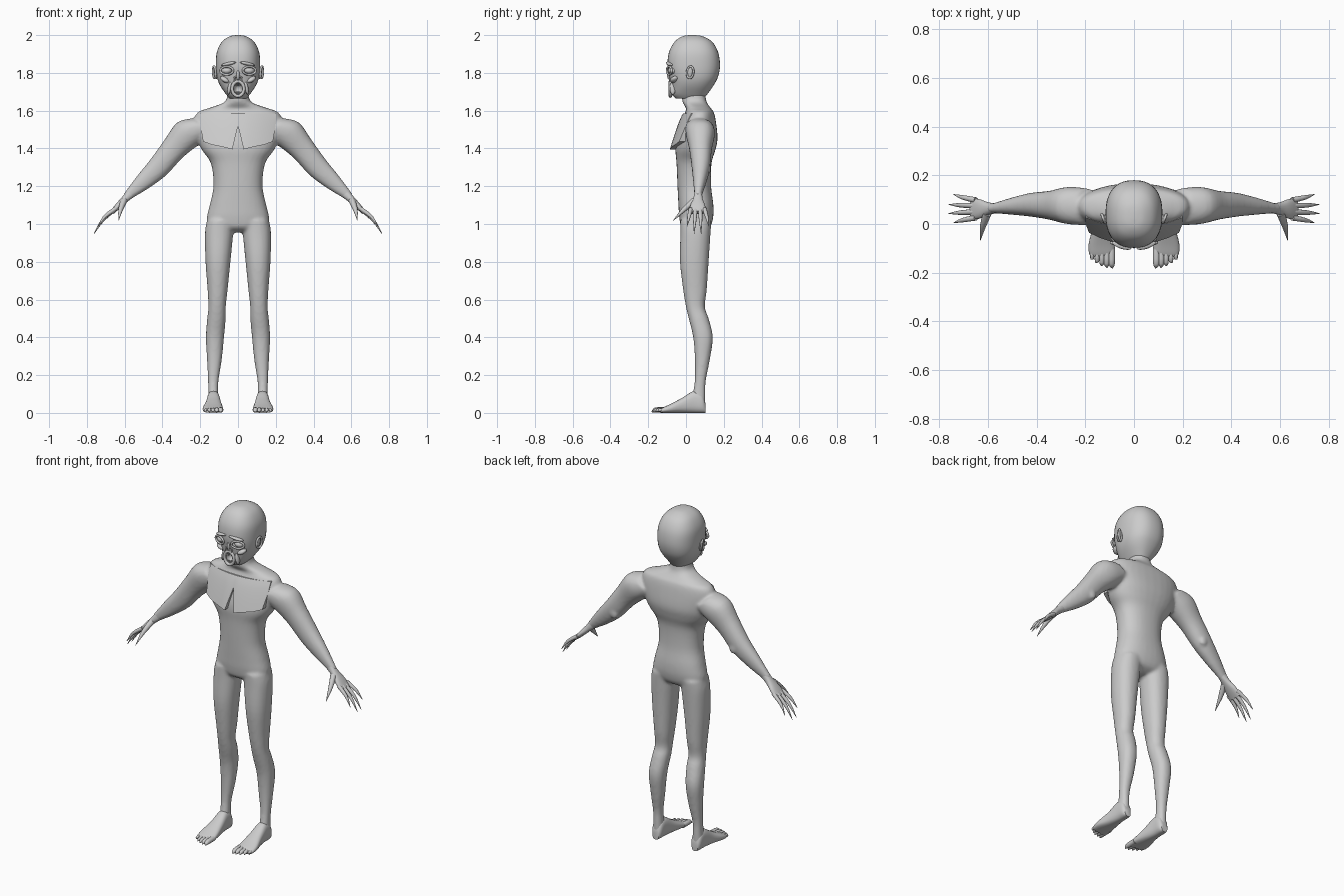
import bpy, bmesh, math
from mathutils import Vector, Matrix, Euler

if "Cube" in bpy.data.objects:
    bpy.data.objects.remove(bpy.data.objects["Cube"])

skin = bpy.data.materials.new("grey_skin")
skin.diffuse_color = (0.6, 0.6, 0.6, 1)
skin.use_nodes = True
skin.node_tree.nodes["Principled BSDF"].inputs["Base Color"].default_value = skin.diffuse_color


def finish(name, bm, angle=50):
    bmesh.ops.recalc_face_normals(bm, faces=bm.faces[:])
    me = bpy.data.meshes.new(name)
    bm.to_mesh(me)
    bm.free()
    me.materials.append(skin)
    ob = bpy.data.objects.new(name, me)
    bpy.context.collection.objects.link(ob)
    smooth(ob, angle)
    return ob


def activate(ob):
    for o in bpy.context.selected_objects:
        o.select_set(False)
    ob.select_set(True)
    bpy.context.view_layer.objects.active = ob


def smooth(ob, angle):
    activate(ob)
    bpy.ops.object.shade_smooth_by_angle(angle=math.radians(angle))


def apply_mod(ob, kind, **props):
    activate(ob)
    m = ob.modifiers.new(kind.lower(), kind)
    for k, v in props.items():
        setattr(m, k, v)
    bpy.ops.object.modifier_apply(modifier=m.name)


def loft(bm, keys, n=24, p=2.2, steps=4, side=1):
    """Skin superellipse rings (centre, axis a, axis b), smoothly interpolated."""
    keys = [[v * side if i % 3 == 0 else v for i, v in enumerate(k)] for k in keys]
    full = []
    for i in range(len(keys) - 1):
        k0, k1, k2 = keys[max(i - 1, 0)], keys[i], keys[i + 1]
        k3 = keys[min(i + 2, len(keys) - 1)]
        for s in range(steps):
            t = s / steps
            full.append([0.5 * (2 * b + (c - a) * t + (2 * a - 5 * b + 4 * c - d) * t * t
                                + (3 * b - a - 3 * c + d) * t ** 3)
                         for a, b, c, d in zip(k0, k1, k2, k3)])
    full.append(keys[-1])
    spow = lambda v: math.copysign(abs(v) ** (2 / p), v)
    rings = []
    for k in full:
        c, a, b = Vector(k[:3]), Vector(k[3:6]), Vector(k[6:])
        rings.append([bm.verts.new(c + a * spow(math.cos(w)) + b * spow(math.sin(w)))
                      for w in (2 * math.pi * j / n for j in range(n))])
    for r, q in zip(rings, rings[1:]):
        for j in range(n):
            bm.faces.new((r[j], r[(j + 1) % n], q[(j + 1) % n], q[j]))
    bm.faces.new(rings[0])
    bm.faces.new(rings[-1])


def level(z, cx, rx, yf, yb):
    return (cx, (yf + yb) / 2, z, rx, 0, 0, 0, (yb - yf) / 2, 0)


def limb(x, y, z, w, t):
    return (x, y, z, 0, w, 0, 0.69 * t, 0, 0.72 * t)


def digit(bm, pts, radii, side):
    pts = [Vector(p) for p in pts]
    d = (pts[-1] - pts[0]).normalized()
    a = d.cross(Vector((0.69, 0, 0.72))).normalized()
    b = a.cross(d)
    loft(bm, [(*p, *(a * r), *(b * r)) for p, r in zip(pts, radii)], 10, 2, 3, side)


def ball(bm, loc, scale, rot=(0, 0, 0)):
    m = Matrix.LocRotScale(Vector(loc), Euler(rot), Vector(scale))
    bmesh.ops.create_uvsphere(bm, u_segments=20, v_segments=12, radius=1, matrix=m)


def hoop(bm, loc, rx, rz, r, rot=(0, 0, 0), n=28, k=8):
    """Oval tube lying in the xz plane, then rotated."""
    e = Euler(rot).to_matrix()
    g = []
    for i in range(n):
        w = 2 * math.pi * i / n
        ring = []
        for j in range(k):
            q = 2 * math.pi * j / k
            o = r * math.cos(q)
            ring.append(bm.verts.new(Vector(loc) + e @ Vector(
                ((rx + o) * math.cos(w), r * math.sin(q), (rz + o) * math.sin(w)))))
        g.append(ring)
    for i in range(n):
        for j in range(k):
            bm.faces.new((g[i][j], g[(i + 1) % n][j], g[(i + 1) % n][(j + 1) % k], g[i][(j + 1) % k]))


# body: torso, arms and legs fused into one skin
bm = bmesh.new()
loft(bm, [level(z, 0, rx, f, b) for z, rx, f, b in (
    (1.72, .055, -.02, .10), (1.65, .066, -.02, .108), (1.615, .15, 0, .13),
    (1.59, .215, -.005, .148), (1.53, .235, -.03, .16), (1.45, .215, -.05, .167),
    (1.39, .19, -.056, .155), (1.32, .143, -.05, .135), (1.20, .13, -.045, .133),
    (1.10, .15, -.04, .145), (1.03, .165, -.035, .143), (.98, .15, -.022, .125),
    (.955, .06, .02, .08))], 32, 2.3)
for s in (1, -1):
    loft(bm, [limb(*k) for k in (
        (.19, .07, 1.51, .075, .07), (.265, .076, 1.478, .077, .083), (.34, .077, 1.40, .06, .068),
        (.42, .079, 1.302, .049, .06), (.50, .073, 1.225, .035, .046),
        (.575, .065, 1.157, .021, .027), (.59, .065, 1.14, .021, .024))], side=s)
    ball(bm, (.395 * s, .115, 1.29), (.025, .018, .03))
    loft(bm, [level(*k) for k in (
        (1.02, .092, .072, -.03, .135), (.95, .1, .075, -.03, .13), (.80, .106, .066, -.032, .12),
        (.65, .108, .053, -.015, .11), (.56, .111, .046, 0, .10), (.50, .114, .049, .014, .12),
        (.40, .122, .048, .038, .142), (.28, .125, .039, .047, .126), (.17, .131, .028, .046, .105),
        (.10, .131, .027, .035, .103), (.04, .131, .032, .02, .102))], side=s)
body = finish("body", bm)
apply_mod(body, 'REMESH', mode='VOXEL', voxel_size=.009)
apply_mod(body, 'SMOOTH', factor=.5, iterations=5)
smooth(body, 60)

# chest plate with overhanging lower edge and central notch
half = ((0, 1.52), (.03, 1.395), (.06, 1.403), (.10, 1.412), (.14, 1.42), (.185, 1.437), (.2, 1.53))
cols = [(-x, z) for x, z in half[:0:-1]] + list(half)
bm = bmesh.new()
rows = 8
grid = []
for x, zb in cols:
    line = []
    for r in range(rows + 1):
        z = zb + (1.585 - zb) * r / rows
        t = (1.59 - z) / .18
        line.append(bm.verts.new((x, -.012 - .07 * t ** .8 + 1.1 * x * x, z)))
    grid.append(line)
for a, b in zip(grid, grid[1:]):
    for r in range(rows):
        bm.faces.new((a[r], b[r], b[r + 1], a[r + 1]))
ext = bmesh.ops.extrude_face_region(bm, geom=bm.faces[:], use_keep_orig=True)
bmesh.ops.translate(bm, vec=(0, .06, 0), verts=[v for v in ext["geom"] if isinstance(v, bmesh.types.BMVert)])
finish("chest_plate", bm, 35)

# hands with clawed fingers
bm = bmesh.new()
for s in (1, -1):
    loft(bm, [limb(*k) for k in (
        (.565, .065, 1.165, .02, .025), (.60, .063, 1.13, .026, .019),
        (.635, .062, 1.095, .040, .016), (.668, .062, 1.06, .043, .011))], 20, 2.3, side=s)
    for yb, yt, xt, zt in ((.026, .005, .742, .985), (.05, .043, .763, .948),
                           (.075, .08, .762, .948), (.098, .122, .742, .985)):
        mid = (.655 * .5 + xt * .5 + .008, (yb + yt) / 2, 1.075 * .5 + zt * .5 + .008)
        digit(bm, ((.65, yb, 1.08), mid, (xt, yt, zt)), (.012, .009, .001), s)
    digit(bm, ((.603, .045, 1.125), (.622, -.012, 1.075), (.632, -.068, 1.018)), (.018, .012, .001), s)
finish("hands", bm)

# feet with pointed toes
bm = bmesh.new()
for s in (1, -1):
    loft(bm, [(cx, y, zt / 2, rx, 0, 0, 0, 0, zt / 2) for y, cx, rx, zt in (
        (.103, .13, .02, .05), (.085, .13, .031, .10), (.04, .13, .034, .115), (-.02, .13, .042, .08),
        (-.08, .133, .053, .048), (-.12, .132, .053, .03), (-.135, .13, .046, .022))], 24, 2.6, side=s)
    for i in range(5):
        x, tip = .092 + .02 * i, -.183 + .0025 * i * i
        r = .015 - .0015 * i
        digit(bm, ((x, -.10 + .003 * i, .017), (x, tip * .55 - .062, .015), (x - .003 + .002 * i, tip, .005)),
              (r, r * .9, .001), s)
finish("feet", bm)

# head with sunken sockets, nostrils and open mouth
bm = bmesh.new()
loft(bm, [level(z, 0, rx, f, b) for z, rx, f, b in (
    (2.0, .01, .02, .05), (1.993, .045, -.02, .09), (1.965, .085, -.06, .138), (1.91, .112, -.09, .17),
    (1.84, .117, -.098, .18), (1.78, .112, -.088, .17), (1.735, .096, -.08, .147),
    (1.69, .066, -.076, .115), (1.665, .045, -.055, .095))], 40, 2.4)
head = finish("head", bm, 60)
bm = bmesh.new()
for s in (1, -1):
    ball(bm, (.06 * s, -.095, 1.812), (.036, .03, .021), (0, 0, .3 * s))
    ball(bm, (.011 * s, -.09, 1.768), (.007, .016, .011))
ball(bm, (0, -.09, 1.716), (.025, .045, .034))
cutter = finish("head_cutter", bm)
cutter.hide_render = True
apply_mod(head, 'BOOLEAN', operation='DIFFERENCE', object=cutter, solver='EXACT')
bpy.data.objects.remove(cutter)
smooth(head, 50)

# face details
bm = bmesh.new()
for s in (1, -1):
    ball(bm, (.06 * s, -.07, 1.812), (.028, .025, .02), (0, 0, .3 * s))
finish("eyes", bm)
bm = bmesh.new()
for s in (1, -1):
    hoop(bm, (.06 * s, -.089, 1.812), .036, .021, .006, (0, 0, .35 * s))
finish("eyelids", bm)
bm = bmesh.new()
for s in (1, -1):
    ball(bm, (.05 * s, -.088, 1.848), (.042, .014, .009), (0, .2 * s, .3 * s))
    ball(bm, (.07 * s, -.062, 1.765), (.028, .022, .014), (0, -.5 * s, .5 * s))
    ball(bm, (.045 * s, -.07, 1.72), (.01, .016, .035), (0, -.2 * s, 0))
finish("brows_and_cheeks", bm)
bm = bmesh.new()
ball(bm, (0, -.087, 1.79), (.009, .013, .028))
for s in (1, -1):
    hoop(bm, (.012 * s, -.086, 1.768), .009, .012, .004)
finish("nose", bm)
bm = bmesh.new()
hoop(bm, (0, -.083, 1.716), .031, .039, .009)
finish("mouth_rim", bm)
bm = bmesh.new()
for i in range(5):
    for up in (1, -1):
        x = (i - 2) * .01
        digit(bm, ((x, -.076, 1.716 + up * (.036 - abs(x) * .5)), (x, -.08, 1.716 + up * .012)), (.005, .001), 1)
finish("teeth", bm)

# ears
bm = bmesh.new()
for s in (1, -1):
    ball(bm, (.118 * s, .022, 1.80), (.008, .018, .034), (0, .15 * s, 0))
    hoop(bm, (.126 * s, .022, 1.803), .018, .031, .006, (0, .15, math.pi / 2 - .35 * s))
finish("ears", bm)
